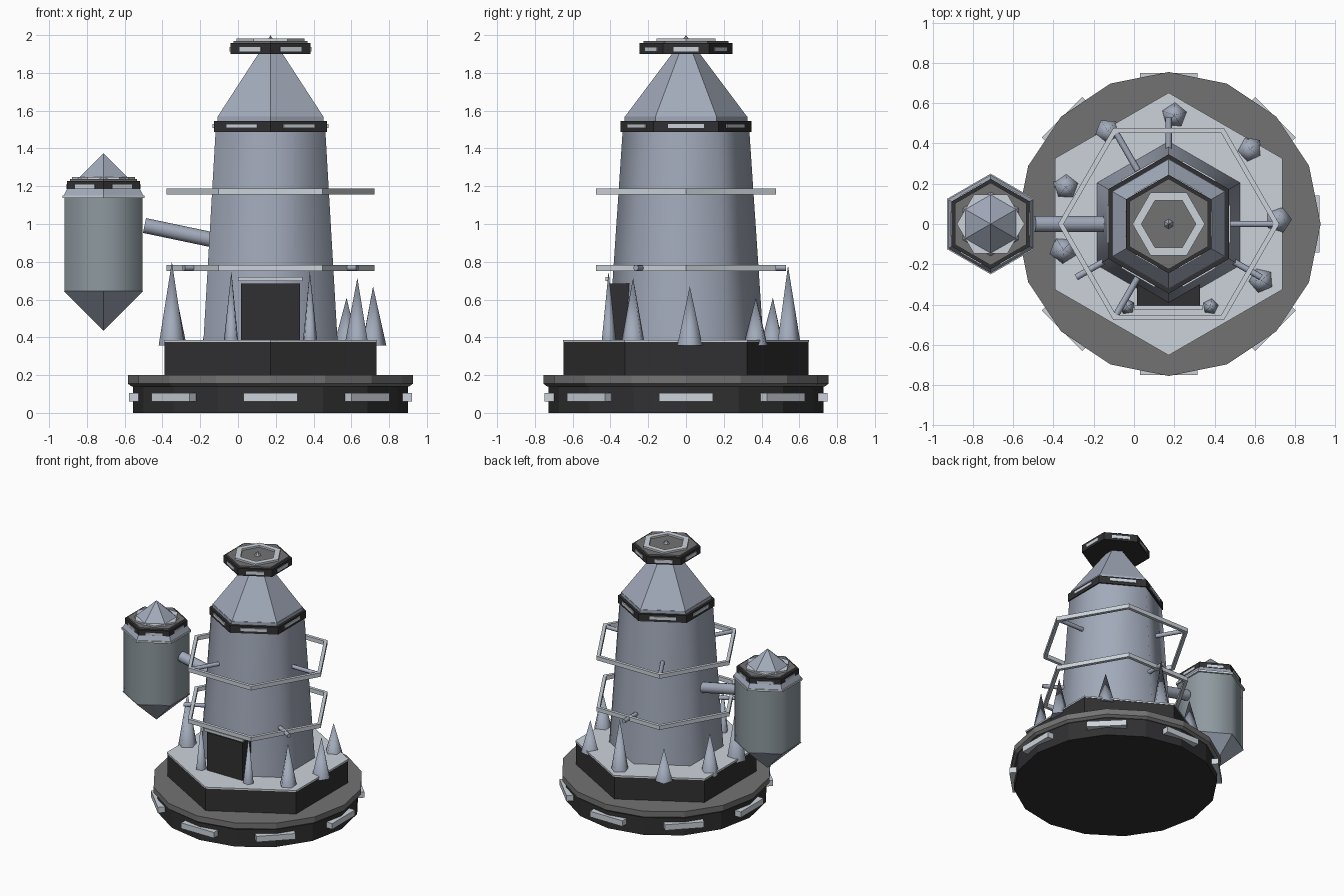
import bpy, bmesh, math
from mathutils import Vector, Matrix

if "Cube" in bpy.data.objects:
    bpy.data.objects.remove(bpy.data.objects["Cube"])

TX, PX = 0.172, -0.712      # tower axis and pod axis


def mat(name, c):
    m = bpy.data.materials.new(name)
    m.diffuse_color = (*c, 1)
    m.use_nodes = True
    m.node_tree.nodes["Principled BSDF"].inputs["Base Color"].default_value = m.diffuse_color
    return m


STEEL = mat("steel", (0.36, 0.40, 0.49))
POD = mat("pod_steel", (0.27, 0.32, 0.35))
LIGHT = mat("light_panel", (0.60, 0.65, 0.70))
DARK = mat("dark", (0.03, 0.03, 0.032))
GREY = mat("grey", (0.17, 0.17, 0.17))


def finish(name, bm, m):
    bmesh.ops.recalc_face_normals(bm, faces=bm.faces)
    me = bpy.data.meshes.new(name)
    bm.to_mesh(me)
    bm.free()
    me.materials.append(m)
    ob = bpy.data.objects.new(name, me)
    bpy.context.collection.objects.link(ob)
    return ob


def lathe(name, m, profile, sides=6, rot=90, at=(TX, 0), closed=False, smooth=False):
    """Revolve (radius, z) points; closed=True makes a hollow ring."""
    bm = bmesh.new()
    rows = []
    for r, z in profile:
        if r == 0:
            rows.append([bm.verts.new((*at, z))] * sides)
            continue
        ang = [math.radians(rot) + math.tau * i / sides for i in range(sides)]
        rows.append([bm.verts.new((at[0] + r * math.cos(a), at[1] + r * math.sin(a), z)) for a in ang])
    pairs = list(zip(rows, rows[1:])) + ([(rows[-1], rows[0])] if closed else [])
    for a, b in pairs:
        for i in range(sides):
            j = (i + 1) % sides
            f = bm.faces.new(list(dict.fromkeys((a[i], a[j], b[j], b[i]))))
            f.smooth = smooth
    if not closed:
        for row in (rows[0], rows[-1]):
            if row[0] is not row[1]:
                bm.faces.new(row)
    return finish(name, bm, m)


def ring(name, m, r0, r1, z0, z1, rot=90, at=(TX, 0)):
    return lathe(name, m, [(r0, z0), (r1, z0), (r1, z1), (r0, z1)], 6, rot, at, closed=True)


def box(name, m, lo, hi, matrix=Matrix()):
    bm = bmesh.new()
    bmesh.ops.create_cube(bm, size=1)
    lo, hi = Vector(lo), Vector(hi)
    for v in bm.verts:
        v.co = matrix @ Vector([(lo[k] + hi[k]) / 2 + v.co[k] * (hi[k] - lo[k]) for k in range(3)])
    return finish(name, bm, m)


def panels(name, count, r_in, r_out, width, z0, z1, cx=TX):
    """Light strips spaced evenly round an axis."""
    for i in range(count):
        mx = Matrix.Translation((cx, 0, 0)) @ Matrix.Rotation(math.tau * i / count, 4, 'Z')
        box(f"{name}_{i + 1}", LIGHT, (r_in, -width / 2, z0), (r_out, width / 2, z1), mx)


def rod(name, m, a, b, r, sides=12):
    a, b = Vector(a), Vector(b)
    bm = bmesh.new()
    mx = Matrix.Translation((a + b) / 2) @ (b - a).to_track_quat('Z', 'Y').to_matrix().to_4x4()
    bmesh.ops.create_cone(bm, cap_ends=True, segments=sides, radius1=r, radius2=r,
                          depth=(b - a).length, matrix=mx)
    for f in bm.faces:
        f.smooth = len(f.verts) == 4
    return finish(name, bm, m)


# Base discs and hexagonal plinth
lathe("base_disc", DARK, [(0.728, 0), (0.728, 0.145)], 16)
lathe("base_rim", GREY, [(0.735, 0.14), (0.755, 0.155), (0.755, 0.2)], 16)
panels("base_light", 8, 0.68, 0.75, 0.285, 0.06, 0.105)
lathe("plinth", DARK, [(0.648, 0.19), (0.648, 0.375)])
lathe("plinth_top", LIGHT, [(0.652, 0.375), (0.652, 0.387)])

# Tower body, collar and roof
lathe("tower_body", STEEL, [(0.41, 0.38), (0.335, 1.5)], smooth=True)
lathe("tower_collar", DARK, [(0.346, 1.487), (0.346, 1.545)])
panels("collar_light", 6, 0.28, 0.307, 0.19, 1.507, 1.53)
lathe("collar_plate", STEEL, [(0.325, 1.545), (0.325, 1.57)])
lathe("roof", STEEL, [(0.322, 1.57), (0, 2.0)])

# Disc near the roof tip
lathe("cap", DARK, [(0.245, 1.9), (0.245, 1.957)])
panels("cap_light", 6, 0.19, 0.217, 0.13, 1.914, 1.938)
lathe("cap_plate", GREY, [(0.225, 1.957), (0.225, 1.968)])
ring("cap_ring", LIGHT, 0.135, 0.18, 1.96, 1.982, rot=0)

# Hexagonal hoops with their struts
for label, z, start in (("lower", 0.768, 90), ("upper", 1.172, 0)):
    ring(f"{label}_hoop", LIGHT, 0.522, 0.55, z - 0.016, z + 0.016, rot=0)
    for k in range(3):
        a = math.radians(start + 120 * k)
        d = Vector((math.cos(a), math.sin(a), 0))
        c = Vector((TX, 0, z))
        rod(f"{label}_strut_{k + 1}", STEEL, c + d * 0.28, c + d * 0.53, 0.016, 8)

# Doorway
box("door", DARK, (0.015, -0.41, 0.38), (0.327, -0.2, 0.685))
box("door_lintel", LIGHT, (0.0, -0.425, 0.698), (0.342, -0.405, 0.72))

# Spikes round the tower: x, y, radius, tip height
spikes = [(-0.13, 0.46, 0.065, 0.61), (0.20, 0.54, 0.068, 0.78), (0.575, 0.37, 0.068, 0.61),
          (0.715, 0.02, 0.07, 0.67), (0.632, -0.28, 0.068, 0.715), (0.38, -0.41, 0.04, 0.75),
          (-0.035, -0.41, 0.04, 0.75), (-0.35, -0.13, 0.072, 0.8), (-0.338, 0.185, 0.068, 0.68)]
for i, (x, y, r, top) in enumerate(spikes):
    ang = math.degrees(math.atan2(y, x - TX))
    lathe(f"spike_{i + 1}", STEEL, [(r, 0.358 if r > 0.05 else 0.385), (0, top)], 5, ang, (x, y), smooth=True)

# Side pod and the pipe joining it to the tower
P = (PX, 0)
lathe("pod_body", POD, [(0.237, 0.64), (0.237, 1.14)], at=P, smooth=True)
lathe("pod_point", STEEL, [(0, 0.435), (0.243, 0.645)], at=P)
lathe("pod_lid", LIGHT, [(0.25, 1.137), (0.25, 1.152)], at=P)
lathe("pod_neck", STEEL, [(0.243, 1.152), (0.222, 1.187)], at=P)
lathe("pod_collar", DARK, [(0.224, 1.185), (0.224, 1.228)], at=P)
panels("pod_light", 6, 0.17, 0.199, 0.12, 1.188, 1.208, PX)
lathe("pod_cap_plate", GREY, [(0.205, 1.228), (0.205, 1.238)], at=P)
ring("pod_cap_ring", LIGHT, 0.12, 0.168, 1.23, 1.25, rot=0, at=P)
lathe("pod_roof", STEEL, [(0.16, 1.237), (0, 1.375)], at=P)
rod("pipe", STEEL, (-0.495, 0, 0.992), (-0.08, 0, 0.905), 0.04)
